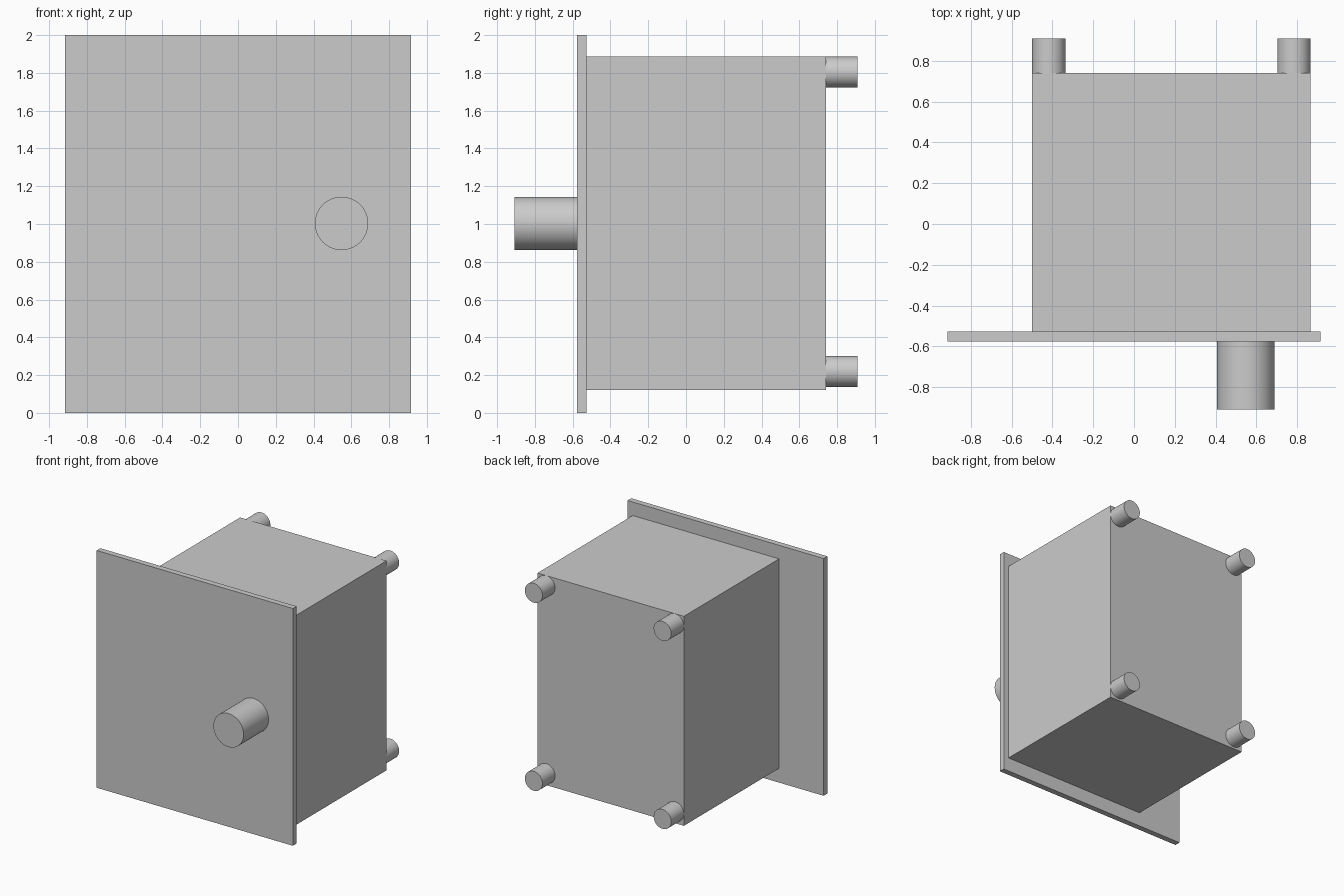
import bpy
from math import radians

if "Cube" in bpy.data.objects:
    bpy.data.objects.remove(bpy.data.objects["Cube"])


def box(name, lo, hi):
    center = [(a + b) / 2 for a, b in zip(lo, hi)]
    bpy.ops.mesh.primitive_cube_add(size=1, location=center)
    ob = bpy.context.object
    ob.name = name
    ob.scale = [b - a for a, b in zip(lo, hi)]
    bpy.ops.object.transform_apply(location=False, rotation=False, scale=True)
    return ob


def rod(name, x, z, radius, y0, y1):
    """Smooth cylinder running along y."""
    bpy.ops.mesh.primitive_cylinder_add(
        vertices=64, radius=radius, depth=y1 - y0,
        location=(x, (y0 + y1) / 2, z), rotation=(radians(90), 0, 0))
    ob = bpy.context.object
    ob.name = name
    bpy.ops.object.shade_smooth_by_angle(angle=radians(30))
    return ob


# Thin front plate and the offset housing behind it
box("front_plate", (-0.915, -0.576, 0), (0.915, -0.527, 2))
box("housing", (-0.499, -0.527, 0.12), (0.866, 0.741, 1.886))

# Control knob on the front
rod("knob", 0.548, 1.003, 0.141, -0.909, -0.576)

# Four rear posts at the housing corners
for side, x in (("left", -0.417), ("right", 0.784)):
    for level, z in (("lower", 0.219), ("upper", 1.804)):
        rod(f"rear_post_{level}_{side}", x, z, 0.082, 0.741, 0.909)
